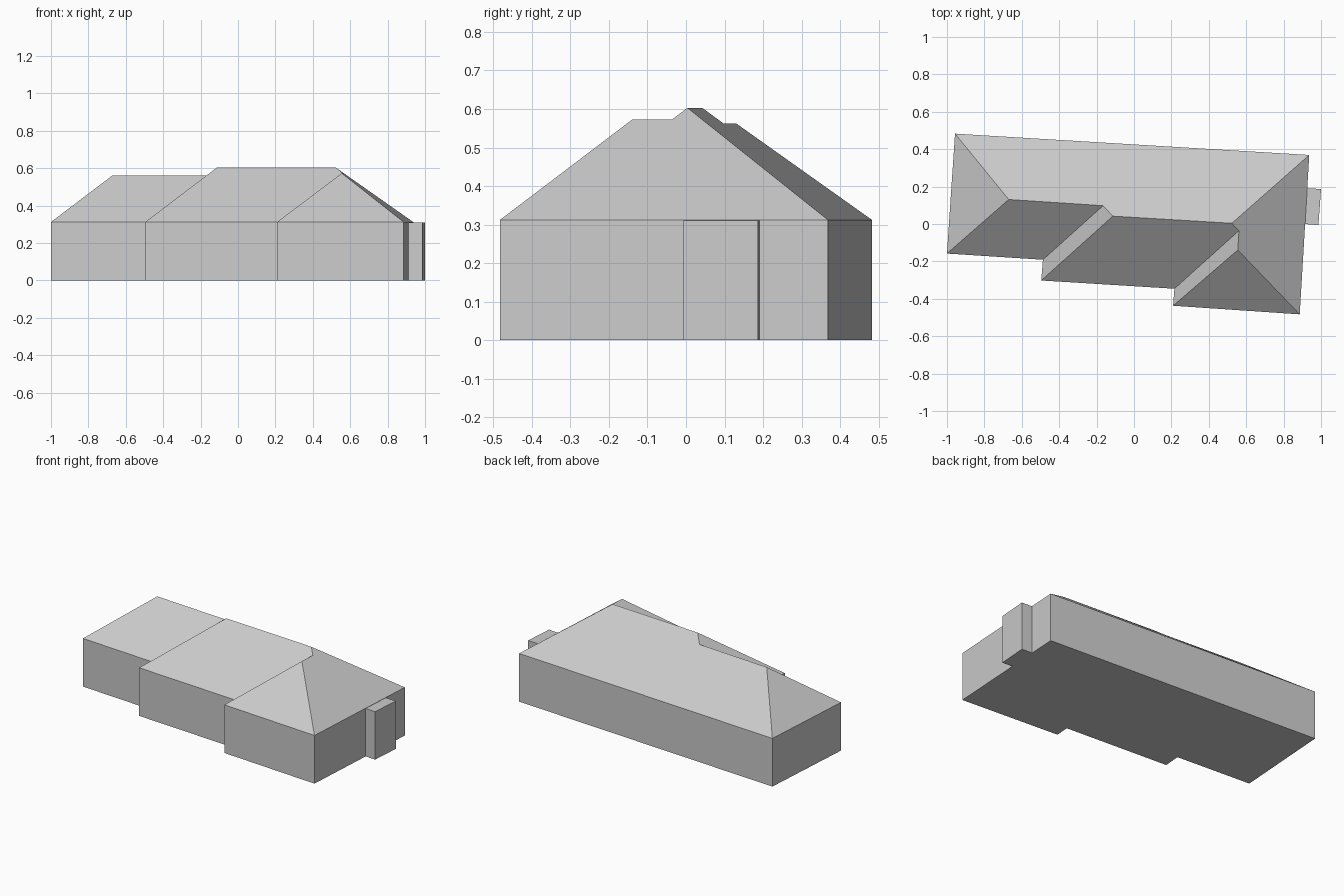
import bpy
import bmesh

cube = bpy.data.objects.get("Cube")
if cube:
    bpy.data.objects.remove(cube, do_unlink=True)

# Single plain grey for the whole building
GREY = (0.6, 0.6, 0.6, 1.0)
grey = bpy.data.materials.new("plain grey")
grey.use_nodes = True
grey.diffuse_color = GREY
grey.node_tree.nodes["Principled BSDF"].inputs["Base Color"].default_value = GREY

EAVE = 0.312
LOW_RIDGE, HIGH_RIDGE, HIP_RIDGE = 0.562, 0.603, 0.573


def finish(name, bm):
    mesh = bpy.data.meshes.new(name)
    bm.to_mesh(mesh)
    bm.free()
    mesh.materials.append(grey)
    obj = bpy.data.objects.new(name, mesh)
    bpy.context.collection.objects.link(obj)
    return obj


def prism(name, outline, height, capped):
    """Upright walls over a counterclockwise outline, with a floor."""
    bm = bmesh.new()
    low = [bm.verts.new((x, y, 0)) for x, y in outline]
    high = [bm.verts.new((x, y, height)) for x, y in outline]
    bm.faces.new(low[::-1])
    if capped:
        bm.faces.new(high)
    for i in range(len(outline)):
        j = (i + 1) % len(outline)
        bm.faces.new((low[i], low[j], high[j], high[i]))
    return finish(name, bm)


# Stepped footprint, counterclockwise from the front corner at -x
corners = {
    "front_a": (-1.0, -0.158),
    "step_a_in": (-0.487, -0.191),
    "step_a_out": (-0.496, -0.302),
    "step_b_in": (0.216, -0.346),
    "step_b_out": (0.209, -0.437),
    "front_b": (0.886, -0.483),
    "back_b": (0.937, 0.369),
    "back_a": (-0.957, 0.483),
}
prism("house_walls", list(corners.values()), EAVE, False)

# Roof: eave corners plus the ridge points
points = {name: (x, y, EAVE) for name, (x, y) in corners.items()}
points.update({
    "low_start": (-0.67, 0.131, LOW_RIDGE),
    "low_end": (-0.165, 0.098, LOW_RIDGE),
    "high_start": (-0.113, 0.042, HIGH_RIDGE),
    "high_end": (0.523, 0.004, HIGH_RIDGE),
    "hip_back": (0.561, -0.036, HIP_RIDGE),
    "hip_front": (0.555, -0.139, HIP_RIDGE),
})
slopes = [
    "back_b back_a low_start low_end high_start high_end",
    "back_a front_a low_start",
    "front_a step_a_in low_end low_start",
    "step_a_in step_a_out high_start low_end",
    "step_a_out step_b_in hip_back high_end high_start",
    "step_b_in step_b_out hip_front hip_back",
    "step_b_out front_b hip_front",
    "front_b back_b high_end hip_back hip_front",
]
bm = bmesh.new()
verts = {name: bm.verts.new(co) for name, co in points.items()}
for slope in slopes:
    bm.faces.new([verts[name] for name in slope.split()])
finish("hipped_roof", bm)

# Small flat-topped block against the end wall
prism("side_block",
      [(0.915, 0.0), (0.986, -0.006), (1.0, 0.187), (0.926, 0.191)],
      EAVE - 0.002, True)
